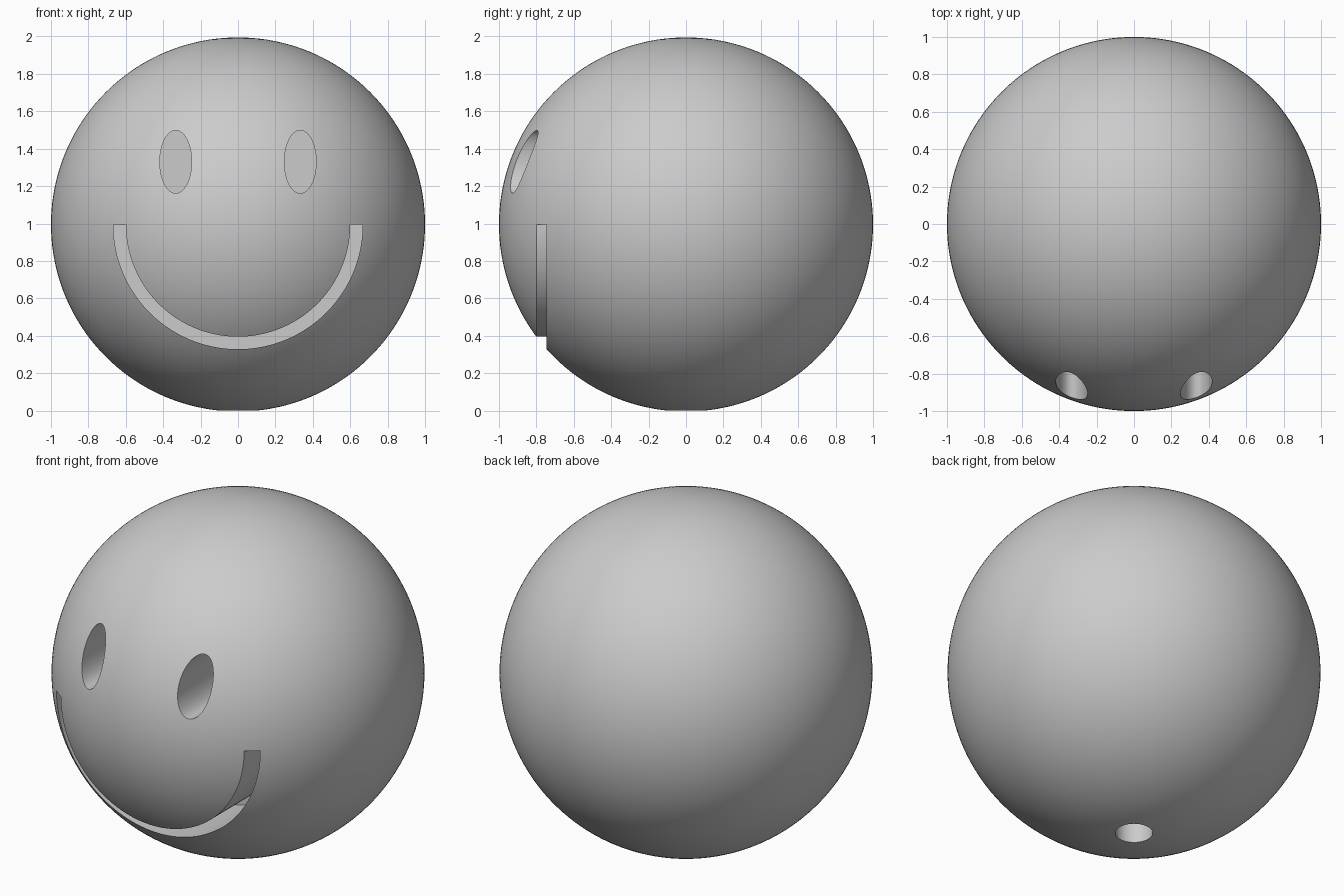
import bpy, bmesh
from math import sin, cos, pi, radians
from mathutils import Vector

cube = bpy.data.objects.get("Cube")
if cube:
    bpy.data.objects.remove(cube)

CENTRE = 0.995   # the ball rests on the rim of its drilled base hole
FLOOR = -0.25    # depth plane of the face cuts

grey = bpy.data.materials.new("plain_grey")
grey.use_nodes = True
grey.diffuse_color = (0.6, 0.6, 0.6, 1)
grey.node_tree.nodes["Principled BSDF"].inputs["Base Color"].default_value = (0.6, 0.6, 0.6, 1)


def arc(rx, ry, start, end, n, cx=0, cy=0):
    """Points along an elliptical arc, both ends included."""
    angles = [start + (end - start) * i / n for i in range(n + 1)]
    return [(cx + rx * cos(a), cy + ry * sin(a)) for a in angles]


def add_cutter(name, outline, place, depth):
    """Prism made by extruding a flat outline along a vector."""
    bm = bmesh.new()
    face = bm.faces.new([bm.verts.new(place(*p)) for p in outline])
    ext = bmesh.ops.extrude_face_region(bm, geom=[face], use_keep_orig=True)
    verts = [v for v in ext["geom"] if isinstance(v, bmesh.types.BMVert)]
    bmesh.ops.translate(bm, verts=verts, vec=Vector(depth))
    bmesh.ops.recalc_face_normals(bm, faces=bm.faces)
    mesh = bpy.data.meshes.new(name)
    bm.to_mesh(mesh)
    bm.free()
    mesh.materials.append(grey)
    obj = bpy.data.objects.new(name, mesh)
    bpy.context.collection.objects.link(obj)
    obj.hide_render = True
    return obj


def on_front(x, z):
    return (x, -1.2, CENTRE + z)


def on_base(x, y):
    return (x, y, -0.2)


# Ball
bpy.ops.mesh.primitive_uv_sphere_add(segments=160, ring_count=80, radius=1,
                                     location=(0, 0, CENTRE))
ball = bpy.context.object
ball.name = "smiling_ball"
ball.data.materials.append(grey)

# Eyes, smile and base hole
into_face = (0, 1.2 + FLOOR, 0)
cutters = [add_cutter(name, arc(0.085, 0.168, 0, 2 * pi, 64, x, 0.335)[:-1], on_front, into_face)
           for name, x in (("left_eye_cutter", 0.333), ("right_eye_cutter", -0.333))]
smile = arc(0.667, 0.667, pi, 2 * pi, 96) + arc(0.6, 0.6, 2 * pi, pi, 96)
cutters.append(add_cutter("smile_cutter", smile, on_front, into_face))
cutters.append(add_cutter("base_hole_cutter", arc(0.1, 0.1, 0, 2 * pi, 64)[:-1],
                          on_base, (0, 0, 0.7)))

# Carve the ball, then drop the cutters
for cutter in cutters:
    mod = ball.modifiers.new(cutter.name, 'BOOLEAN')
    mod.operation = 'DIFFERENCE'
    mod.solver = 'EXACT'
    mod.object = cutter
bpy.context.view_layer.update()
carved = bpy.data.meshes.new_from_object(
    ball.evaluated_get(bpy.context.evaluated_depsgraph_get()))
ball.modifiers.clear()
ball.data = carved
for cutter in cutters:
    bpy.data.objects.remove(cutter)

# Smooth ball with crisp cut edges
bpy.ops.object.select_all(action='DESELECT')
ball.select_set(True)
bpy.context.view_layer.objects.active = ball
bpy.ops.object.shade_smooth_by_angle(angle=radians(15))
